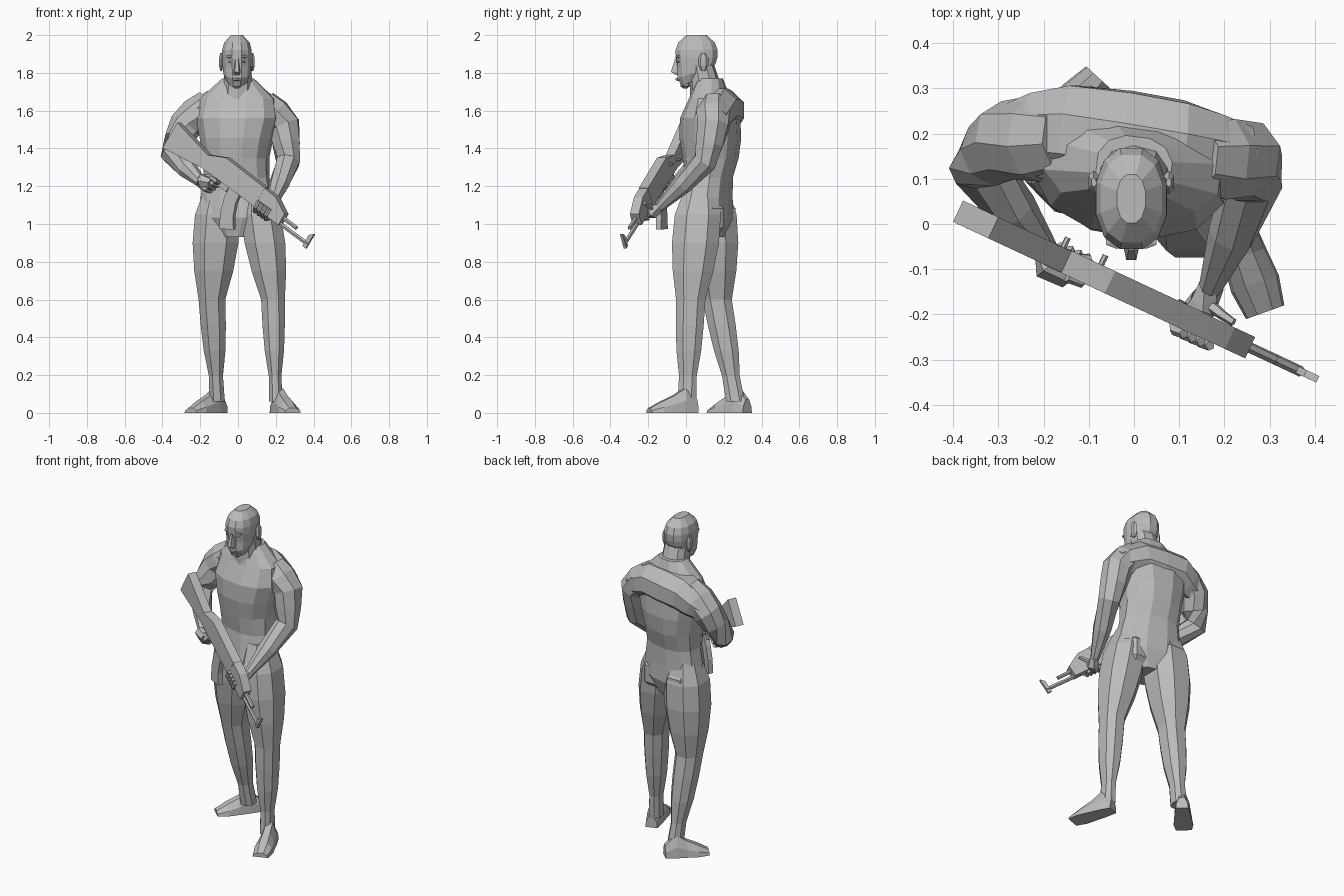
import bpy, bmesh
from math import sin, cos, pi, radians, copysign
from mathutils import Vector

if "Cube" in bpy.data.objects:
    bpy.data.objects.remove(bpy.data.objects["Cube"])

COLOUR = (.5, .5, .5, 1)
grey = bpy.data.materials.new("plain_grey")
grey.use_nodes = True
grey.diffuse_color = COLOUR
grey.node_tree.nodes["Principled BSDF"].inputs["Base Color"].default_value = COLOUR


def loft(name, rings):
    """Skin a list of equal point rings and cap both ends."""
    bm = bmesh.new()
    loops = [[bm.verts.new(point) for point in ring] for ring in rings]
    for lower, upper in zip(loops, loops[1:]):
        for i in range(len(lower)):
            bm.faces.new((lower[i - 1], lower[i], upper[i], upper[i - 1]))
    bm.faces.new(loops[0])
    bm.faces.new(loops[-1])
    bmesh.ops.recalc_face_normals(bm, faces=bm.faces)
    mesh = bpy.data.meshes.new(name)
    bm.to_mesh(mesh)
    bm.free()
    mesh.materials.append(grey)
    bpy.context.collection.objects.link(bpy.data.objects.new(name, mesh))


def spread(joints, count):
    """Place evenly spaced stations along a chain of joints."""
    joints = [Vector(joint) for joint in joints]
    last = len(joints) - 1
    for i in range(count):
        t = i * last / (count - 1)
        k = min(int(t), last - 1)
        yield joints[k].lerp(joints[k + 1], t - k)


def oval(centre, width, depth, sides, yaw=0, tilt=0):
    """Level, slightly squared ring; tilt raises its rear."""
    ring = []
    for i in range(sides):
        angle = 2 * pi * (i + .5) / sides
        c, s = cos(angle), sin(angle)
        x = width * copysign(abs(c) ** .85, c)
        y = depth * copysign(abs(s) ** .85, s)
        turn = radians(yaw)
        ring.append(centre + Vector((x * cos(turn) - y * sin(turn),
                                     x * sin(turn) + y * cos(turn), tilt * y)))
    return ring


def column(name, joints, widths, depths, sides, yaw=lambda i: 0, tilt=lambda i: 0):
    """Upright form made of level rings."""
    stations = spread(joints, len(widths))
    loft(name, [oval(centre, width, depth, sides, yaw(i), tilt(i))
                for i, (centre, width, depth) in enumerate(zip(stations, widths, depths))])


def tube(name, joints, girths, sides=5):
    """Limb or rod with rings square to its path."""
    path = list(spread(joints, len(girths)))
    rings = []
    for i, (point, girth) in enumerate(zip(path, girths)):
        along = path[min(i + 1, len(path) - 1)] - path[max(i - 1, 0)]
        side = along.cross(Vector((.3, 1, .5))).normalized()
        up = side.cross(along).normalized()
        angles = [2 * pi * k / sides for k in range(sides)]
        rings.append([point + girth * (side * cos(a) + up * sin(a)) for a in angles])
    loft(name, rings)


def blob(name, centre, width, depth, height, sides=6):
    """Small faceted lump."""
    loft(name, [oval(Vector(centre) + Vector((0, 0, height * level)), width * size, depth * size, sides)
                for level, size in ((-1, .4), (-.4, 1), (.4, 1), (1, .4))])


# Torso, twisted so its right side sits further back
column("torso", [(0, .1, .93), (-.01, .13, 1.35), (0, .125, 1.77)],
       [.09, .195, .195, .175, .175, .195, .22, .2, .085],
       [.1, .135, .125, .12, .145, .16, .155, .105, .07],
       12, yaw=lambda i: i - 15)
column("neck", [(0, .12, 1.66), (0, .08, 1.84)], [.085, .078, .073], [.1, .08, .07], 10)

# Broad shoulders and upper back, running from arm to arm
tube("shoulders", [(-.28, .19, 1.53), (-.14, .2, 1.6), (.1, .165, 1.61), (.24, .145, 1.55)],
     [.075, .1, .115, .12, .115, .1, .08], 8)

# Legs and feet share one build; the left one steps forward
LEG_WIDTHS = [.07, .117, .12, .102, .07, .066, .057, .037, .04]


def foot(name, heel, toe):
    heel, toe = Vector(heel), Vector(toe)
    side = (toe - heel).cross(Vector((0, 0, 1))).normalized()
    outline = [(-1, 0), (1, 0), (.9, .5), (.4, 1), (-.4, 1), (-.9, .5)]
    widths = [.035, .045, .05, .056, .045]
    heights = [.07, .13, .09, .06, .025]
    loft(name, [[centre + side * width * a + Vector((0, 0, height * b)) for a, b in outline]
                for centre, width, height in zip(spread([heel, toe], len(widths)), widths, heights)])


def leg(side, fullness, hip, knee, ankle, heel, toe):
    column(side + "_leg", [hip, knee, ankle], [w * fullness for w in LEG_WIDTHS],
           [w + .013 for w in LEG_WIDTHS], 8)
    blob(side + "_buttock", Vector(hip) + Vector((0, .02, -.17)), .1, .11, .13, 8)
    foot(side + "_foot", heel, toe)


leg("left", .96, (.1, .075, 1.2), (.185, .025, .6), (.2, .005, .06), (.2, .055, 0), (.29, -.195, 0))
leg("right", 1.08, (-.1, .14, 1.2), (-.138, .165, .6), (-.11, .262, .06), (-.08, .325, 0), (-.25, .14, 0))

# Arms: shoulder, biceps, elbow, wrist
ARM_GIRTHS = [.08, .097, .088, .078, .066, .054, .027]
tube("right_arm", [(-.15, .19, 1.64), (-.28, .185, 1.52), (-.345, .13, 1.37), (-.19, -.065, 1.215)],
     ARM_GIRTHS, 8)
tube("left_arm", [(.13, .15, 1.64), (.245, .145, 1.52), (.265, .1, 1.33), (.17, -.14, 1.09)],
     ARM_GIRTHS, 8)

# Head: jaw rings tilt up toward the ears
column("head", [(-.006, .04, 1.76), (-.006, .056, 1.84), (-.006, .056, 1.92), (-.006, .056, 2)],
       [.053, .073, .078, .081, .08, .07, .032],
       [.065, .095, .104, .113, .115, .1, .055],
       12, tilt=lambda i: max(0, .5 - i / 5))
loft("nose", [[Vector((x - .006, y, z)) for x, y in ((-w, -.03), (-w / 2, tip), (w / 2, tip), (w, -.03))]
              for z, w, tip in ((1.79, .02, -.055), (1.805, .022, -.08), (1.875, .012, -.058))])
blob("lips", (-.006, -.03, 1.766), .024, .025, .01)
blob("chin", (-.006, -.004, 1.738), .032, .026, .02)
for side, sign in (("left", 1), ("right", -1)):
    x = sign * .032 - .006
    blob(side + "_brow", (x, -.035, 1.886), .027, .02, .01)
    blob(side + "_eye", (x, -.03, 1.86), .016, .018, .008)
    blob(side + "_ear", (sign * .083 - .006, .092, 1.858), .013, .026, .048)

# Rifle axes: along the barrel, across toward the body, and up
ALONG = Vector((.762, -.356, -.54))
ACROSS = Vector((.423, .906, 0))
UP = ALONG.cross(ACROSS)
BUTT = Vector((-.35, .01, 1.47))


def gun(u, w, v):
    return BUTT + ALONG * u + ACROSS * w + UP * v


def slab(name, half, stations):
    """Flat-sided rifle part from (distance, bottom, top) stations."""
    loft(name, [[gun(u, -half, low), gun(u, half, low), gun(u, half, high), gun(u, -half, high)]
                for u, low, high in stations])


slab("stock", .026, [(0, -.08, .08), (.25, -.045, .03)])
slab("receiver", .027, [(.24, -.045, .03), (.34, -.045, .077), (.62, -.05, .065)])
slab("handguard", .026, [(.6, -.055, .064), (.7, -.056, .058), (.79, -.058, .01)])
slab("trigger_guard", .006, [(.36, -.08, -.04), (.43, -.08, -.04)])
slab("front_sight", .008, [(.962, -.08, -.01), (.985, -.08, .012)])

# Curved magazine bends forward as it drops
loft("magazine", [[gun(.47 + .008 * i * i + a * .036, b * .015, -.04 - .068 * i + a * i * .007)
                   for a, b in ((-1, -1), (1, -1), (1, 1), (-1, 1))] for i in range(4)])


def rod(name, start, end, girth):
    tube(name, [gun(*start), gun(*end)], [girth, girth], 6)


rod("pistol_grip", (.33, 0, -.04), (.3, 0, -.14), .022)
rod("barrel", (.75, 0, -.052), (.98, 0, -.056), .012)
rod("gas_tube", (.75, 0, -.015), (.88, 0, -.02), .012)
rod("bolt_handle", (.33, .02, .03), (.33, .05, .03), .007)
rod("sling_pin", (.24, .02, 0), (.24, .05, 0), .007)

# Hands: palms, wrapped fingers and thumbs
PALM = [.028, .038, .027]
FINGER = [.012] * 4
THUMB = [.015, .012, .009]
tube("left_palm", [(.172, -.135, 1.09), gun(.67, .045, -.05), gun(.66, .01, -.07)], PALM, 6)
tube("right_palm", [(-.195, -.06, 1.218), gun(.29, -.022, -.1), gun(.34, -.028, -.085)], PALM, 6)
for i, finger in enumerate(("little", "ring", "middle", "index")):
    u = .63 + i * .025
    tube("left_" + finger + "_finger",
         [gun(u, .03, -.07), gun(u, -.01, -.075), gun(u, -.036, -.05), gun(u, -.033, -.01)], FINGER)
    u, v = .333 + i * .009, i * .023 - .13
    tube("right_" + finger + "_finger",
         [gun(u - .04, -.03, v), gun(u, -.028, v), gun(u + .016, .005, v), gun(u - .02, .028, v)], FINGER)
tube("left_thumb", [gun(.67, .05, -.04), gun(.69, .04, 0), gun(.71, .035, .03)], THUMB)
tube("right_thumb", [gun(.28, -.02, -.09), gun(.3, .01, -.06), gun(.35, .03, -.055)], THUMB)
